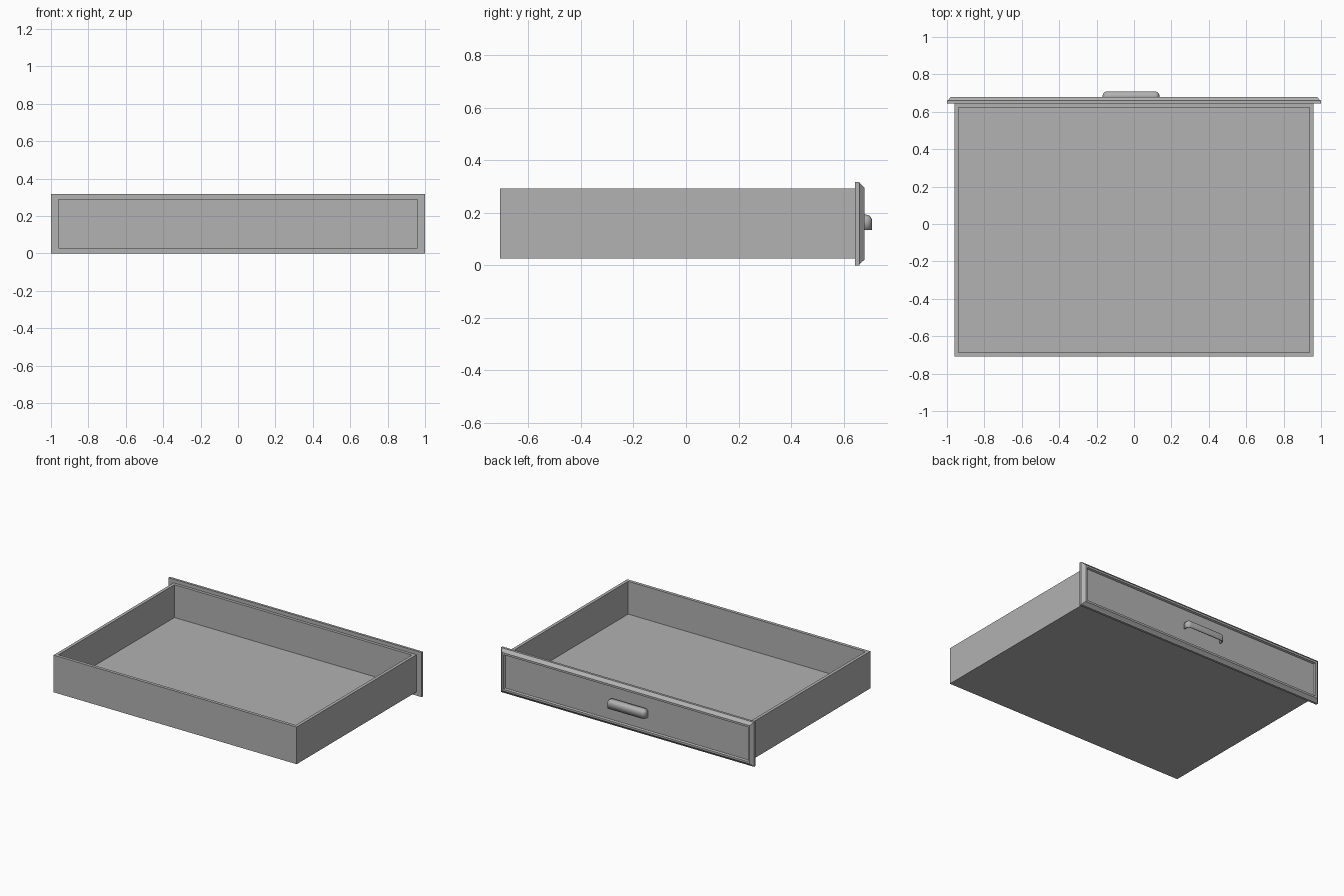
import bpy, bmesh

cube = bpy.data.objects.get("Cube")
if cube:
    bpy.data.objects.remove(cube, do_unlink=True)

GREY = (0.445, 0.445, 0.445, 1.0)
grey = bpy.data.materials.new("plain grey")
grey.use_nodes = True
grey.diffuse_color = GREY
grey.node_tree.nodes["Principled BSDF"].inputs["Base Color"].default_value = GREY


def finish(name, bm):
    bmesh.ops.recalc_face_normals(bm, faces=bm.faces[:])
    mesh = bpy.data.meshes.new(name)
    bm.to_mesh(mesh)
    bm.free()
    mesh.materials.append(grey)
    obj = bpy.data.objects.new(name, mesh)
    bpy.context.collection.objects.link(obj)
    return obj


def box(bm, lo, hi):
    verts = bmesh.ops.create_cube(bm, size=1)["verts"]
    for v in verts:
        for i in range(3):
            v.co[i] = lo[i] if v.co[i] < 0 else hi[i]


def facing(bm, axis, sign):
    bm.normal_update()
    return [f for f in bm.faces if f.normal[axis] * sign > 0.9]


# Open tray: inset the top and push the floor down
WALL = 0.032
bm = bmesh.new()
box(bm, (-0.96, -0.709, 0.027), (0.96, 0.645, 0.292))
top = facing(bm, 2, 1)
bmesh.ops.inset_region(bm, faces=top, thickness=WALL)
floor = bmesh.ops.extrude_face_region(bm, geom=top)["geom"]
bmesh.ops.delete(bm, geom=top, context='FACES')
for v in floor:
    if isinstance(v, bmesh.types.BMVert):
        v.co.z = 0.058
finish("drawer_tray", bm)

# Face panel: nested rectangles give edge, chamfer, lip and recess
PROFILE = [(0, 0.643), (0, 0.66), (0.005, 0.662), (0.022, 0.68),
           (0.036, 0.68), (0.041, 0.667)]
bm = bmesh.new()
loops = []
for inset, y in PROFILE:
    x, low, high = 1 - inset, inset, 0.318 - inset
    loops.append([bm.verts.new(p) for p in
                  ((-x, y, low), (x, y, low), (x, y, high), (-x, y, high))])
for a, b in zip(loops, loops[1:]):
    for i in range(4):
        j = (i + 1) % 4
        bm.faces.new((a[i], a[j], b[j], b[i]))
bm.faces.new(loops[0])
bm.faces.new(loops[-1])
finish("drawer_face", bm)

# Cup pull: rounded shell, open underneath and against the panel
bm = bmesh.new()
box(bm, (-0.168, 0.665, 0.135), (0.136, 0.709, 0.193))
bmesh.ops.delete(bm, geom=facing(bm, 2, -1) + facing(bm, 1, -1), context='FACES')
rounded = [e for e in bm.edges if len(e.link_faces) == 2]
bmesh.ops.bevel(bm, geom=rounded, offset=0.024, segments=5, profile=0.5,
                affect='EDGES')
pull = finish("cup_pull", bm)
shell = pull.modifiers.new("shell", 'SOLIDIFY')
shell.thickness = 0.007
shell.offset = -1
bpy.ops.object.select_all(action='DESELECT')
pull.select_set(True)
bpy.context.view_layer.objects.active = pull
bpy.ops.object.shade_smooth_by_angle(angle=0.6)
